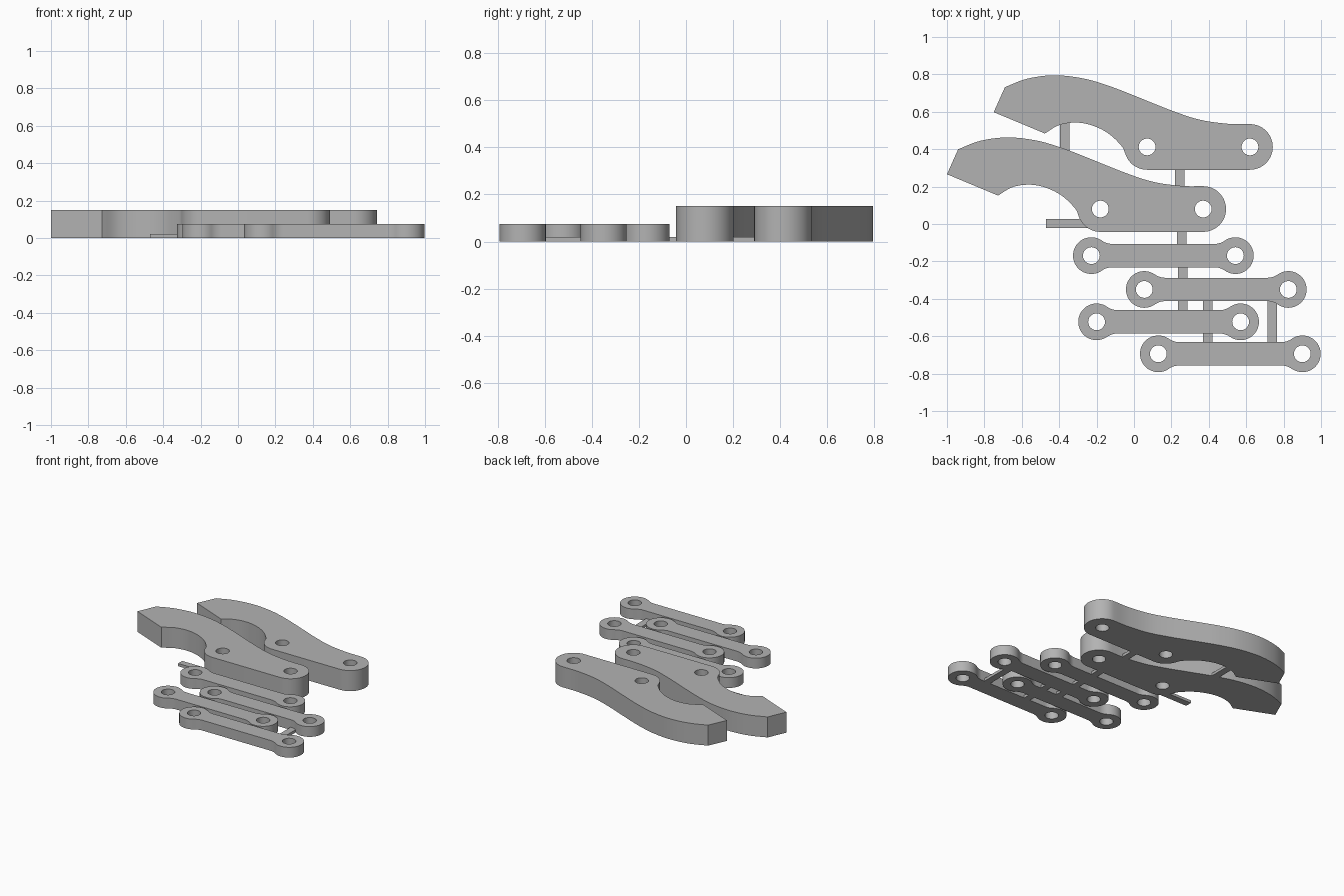
import bpy, bmesh, math
from mathutils import Vector
from mathutils.geometry import interpolate_bezier

if "Cube" in bpy.data.objects:
    bpy.data.objects.remove(bpy.data.objects["Cube"])

grey = bpy.data.materials.new("plain_grey")
grey.diffuse_color = (0.45, 0.45, 0.45, 1)
grey.use_nodes = True
grey.node_tree.nodes["Principled BSDF"].inputs["Base Color"].default_value = grey.diffuse_color


def arc(cx, cy, r, a0, a1, n):
    """Points on an arc, angles in degrees."""
    return [(cx + r * math.cos(math.radians(a0 + (a1 - a0) * i / n)),
             cy + r * math.sin(math.radians(a0 + (a1 - a0) * i / n))) for i in range(n + 1)]


def smooth_path(pts, n=6):
    """Smooth curve through all the given points."""
    p = [Vector((x, y, 0)) for x, y in pts]
    q = [2 * p[0] - p[1]] + p + [2 * p[-1] - p[-2]]
    out = [pts[0]]
    for i in range(1, len(p)):
        a, b, c, d = q[i - 1:i + 3]
        seg = interpolate_bezier(b, b + (c - a) / 6, c - (d - b) / 6, c, n + 1)
        out += [(v.x, v.y) for v in seg[1:]]
    return out


def plate(name, loops, height, loc):
    """Extrude an outline with holes into a solid plate standing on z = 0."""
    curve = bpy.data.curves.new(name, 'CURVE')
    curve.dimensions, curve.fill_mode, curve.extrude = '2D', 'BOTH', height / 2
    for loop in loops:
        s = curve.splines.new('POLY')
        s.points.add(len(loop) - 1)
        for pt, (x, y) in zip(s.points, loop):
            pt.co = (x, y, 0, 1)
        s.use_cyclic_u = True
    tmp = bpy.data.objects.new(name + "_outline", curve)
    bpy.context.collection.objects.link(tmp)
    bpy.context.view_layer.update()
    mesh = bpy.data.meshes.new_from_object(
        tmp.evaluated_get(bpy.context.evaluated_depsgraph_get()))
    bpy.data.objects.remove(tmp)
    bm = bmesh.new()
    bm.from_mesh(mesh)
    bmesh.ops.remove_doubles(bm, verts=bm.verts, dist=1e-5)
    bmesh.ops.translate(bm, verts=bm.verts, vec=(0, 0, height / 2))
    bmesh.ops.recalc_face_normals(bm, faces=bm.faces)
    bm.to_mesh(mesh)
    bm.free()
    mesh.materials.clear()
    mesh.materials.append(grey)
    ob = bpy.data.objects.new(name, mesh)
    bpy.context.collection.objects.link(ob)
    ob.location = (*loc, 0)
    bpy.ops.object.select_all(action='DESELECT')
    ob.select_set(True)
    bpy.context.view_layer.objects.active = ob
    bpy.ops.object.shade_smooth_by_angle(angle=math.radians(30))


# Two thick curved jaws, each with two pivot holes
back = smooth_path([(-.94, .40), (-.82, .445), (-.675, .463), (-.52, .446), (-.38, .405),
                    (-.25, .355), (-.05, .275), (.10, .226), (.25, .204), (.37, .202)])
hook = smooth_path([(-.727, .152), (-.647, .198), (-.55, .21), (-.46, .19),
                    (-.38, .147), (-.315, .083), (-.297, .045)])
jaw = ([(-1, .266)] + hook + arc(-.18, .08, .122, 200, 270, 12)
       + arc(.37, .08, .122, -90, 90, 28)[:-1] + back[::-1])
jaw_holes = [arc(x, .08, .045, 0, 345, 23) for x in (-.18, .37)]
plate("front_jaw", [jaw] + jaw_holes, .15, (0, 0))
plate("rear_jaw", [jaw] + jaw_holes, .15, (.25, .332))

# Four thin links: round eyes joined to a straight bar by small fillets
R, W, HALF = .098, .0625, .385
start = Vector((R * math.cos(math.radians(55)), R * math.sin(math.radians(55)), 0))
ctrl, end = Vector((.08, W, 0)), Vector((.11, W, 0))
fillet = [(v.x - HALF, v.y) for v in
          interpolate_bezier(start, start.lerp(ctrl, .6), end.lerp(ctrl, .6), end, 7)]
eye = arc(-HALF, 0, R, 55, 305, 36)
left_half = fillet[:0:-1] + eye + [(x, -y) for x, y in fillet[1:]]
link = left_half + [(-x, -y) for x, y in left_half]
link_holes = [arc(x, 0, .045, 0, 345, 23) for x in (-HALF, HALF)]
for i, pos in enumerate([(.157, -.169), (.44, -.35), (.185, -.523), (.515, -.694)]):
    plate(f"link_{i + 1}", [link] + link_holes, .075, pos)

# Thin flat strips that tie the parts together: x0, x1, y0, y1
strips = [(-.395, -.345, .37, .55), (.22, .27, .19, .31), (-.47, -.24, -.022, .026),
          (.23, .28, -.12, -.03), (.235, .285, -.30, -.22), (.235, .285, -.47, -.40),
          (.37, .42, -.64, -.40), (.715, .765, -.64, -.40)]
for i, (x0, x1, y0, y1) in enumerate(strips):
    plate(f"tie_strip_{i + 1}", [[(x0, y0), (x1, y0), (x1, y1), (x0, y1)]], .02, (0, 0))
